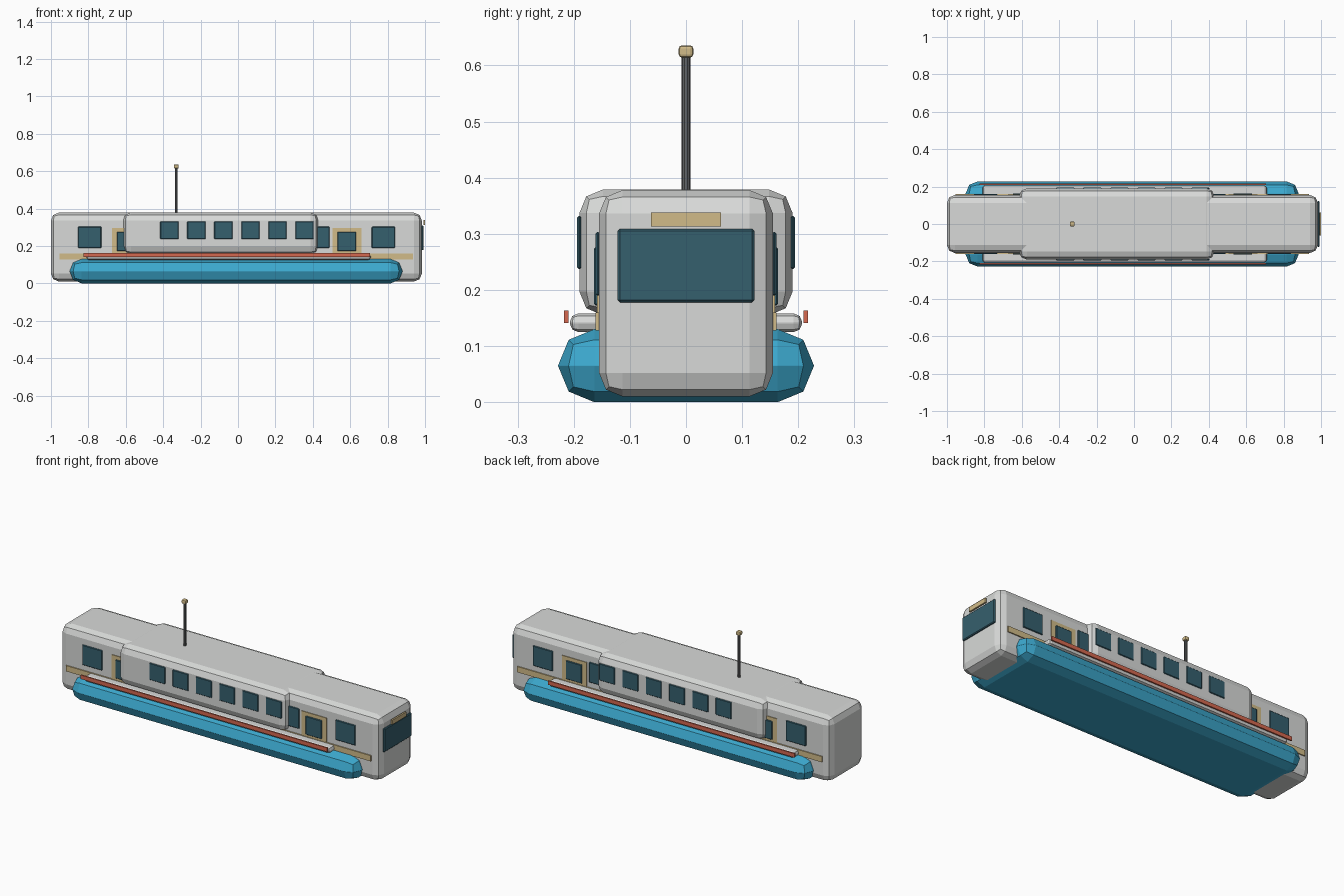
import bpy, bmesh
from mathutils import Vector

if "Cube" in bpy.data.objects:
    bpy.data.objects.remove(bpy.data.objects["Cube"])


def material(name, rgb):
    m = bpy.data.materials.new(name)
    m.diffuse_color = (*rgb, 1)
    m.use_nodes = True
    m.node_tree.nodes["Principled BSDF"].inputs["Base Color"].default_value = m.diffuse_color
    return m


GREY = material("pale grey paint", (0.69, 0.70, 0.69))
BLUE = material("blue hull paint", (0.045, 0.39, 0.61))
GLASS = material("dark teal glass", (0.036, 0.115, 0.155))
TAN = material("tan trim", (0.64, 0.50, 0.25))
RED = material("red rail", (0.66, 0.14, 0.08))
STEEL = material("dark steel", (0.13, 0.135, 0.14))


def box(name, lo, hi, mat, bevel=0.0, segments=2):
    """Box between two corners with rounded edges."""
    lo, hi = Vector(lo), Vector(hi)
    size, mid = hi - lo, (hi + lo) / 2
    bm = bmesh.new()
    bmesh.ops.create_cube(bm, size=1)
    for v in bm.verts:
        v.co = Vector(v.co[i] * size[i] for i in range(3))
    me = bpy.data.meshes.new(name)
    if bevel:
        bmesh.ops.bevel(bm, geom=bm.edges[:], offset=bevel, segments=segments,
                        profile=0.5, affect='EDGES')
    bm.to_mesh(me)
    bm.free()
    me.materials.append(mat)
    ob = bpy.data.objects.new(name, me)
    ob.location = mid
    bpy.context.collection.objects.link(ob)
    return ob


def side_pair(name, x0, x1, y0, y1, z0, z1, mat, bevel=0.0):
    """The same plate on both sides of the boat."""
    box(name + "_front", (x0, -y1, z0), (x1, -y0, z1), mat, bevel, 1)
    box(name + "_back", (x0, y0, z0), (x1, y1, z1), mat, bevel, 1)


# Hull, main body, wide middle cabin and deck
box("hull", (-0.90, -0.228, 0), (0.88, 0.228, 0.13), BLUE, 0.0645)
box("main_body", (-1.0, -0.155, 0.01), (0.983, 0.155, 0.378), GREY, 0.042)
box("middle_cabin", (-0.615, -0.19, 0.155), (0.43, 0.19, 0.379), GREY, 0.042)
box("deck", (-0.81, -0.207, 0.125), (0.71, 0.207, 0.158), GREY, 0.015)

# Side rails and trim stripes
side_pair("rail", -0.825, 0.705, 0.209, 0.217, 0.141, 0.163, RED)
side_pair("trim_stripe", -0.955, 0.935, 0.153, 0.161, 0.128, 0.16, TAN)

# Body windows
for i, x in enumerate((-0.793, 0.428, 0.777)):
    side_pair(f"body_window_{i}", x - 0.062, x + 0.062, 0.153, 0.161,
              0.19, 0.303, GLASS, 0.003)

# Doors with glazed panels
for i, x in enumerate((-0.597, 0.582)):
    side_pair(f"door_{i}", x - 0.077, x + 0.077, 0.152, 0.159, 0.155, 0.296, TAN)
    side_pair(f"door_glass_{i}", x - 0.05, x + 0.05, 0.155, 0.164,
              0.172, 0.276, GLASS, 0.003)

# Cabin windows
for i in range(6):
    x = -0.367 + i * 0.1445
    side_pair(f"cabin_window_{i}", x - 0.049, x + 0.049, 0.187, 0.194,
              0.237, 0.332, GLASS, 0.003)

# Front windscreen and sign plate
box("windscreen", (0.98, -0.122, 0.178), (0.993, 0.122, 0.309), GLASS, 0.004, 1)
box("sign_plate", (0.991, -0.062, 0.313), (1.0, 0.062, 0.338), TAN)

# Mast with tip
bpy.ops.mesh.primitive_cylinder_add(vertices=10, radius=0.008, depth=0.25,
                                    location=(-0.33, 0, 0.495))
mast = bpy.context.object
mast.name = "mast"
mast.data.materials.append(STEEL)
box("mast_tip", (-0.343, -0.013, 0.614), (-0.317, 0.013, 0.636), TAN, 0.006)
